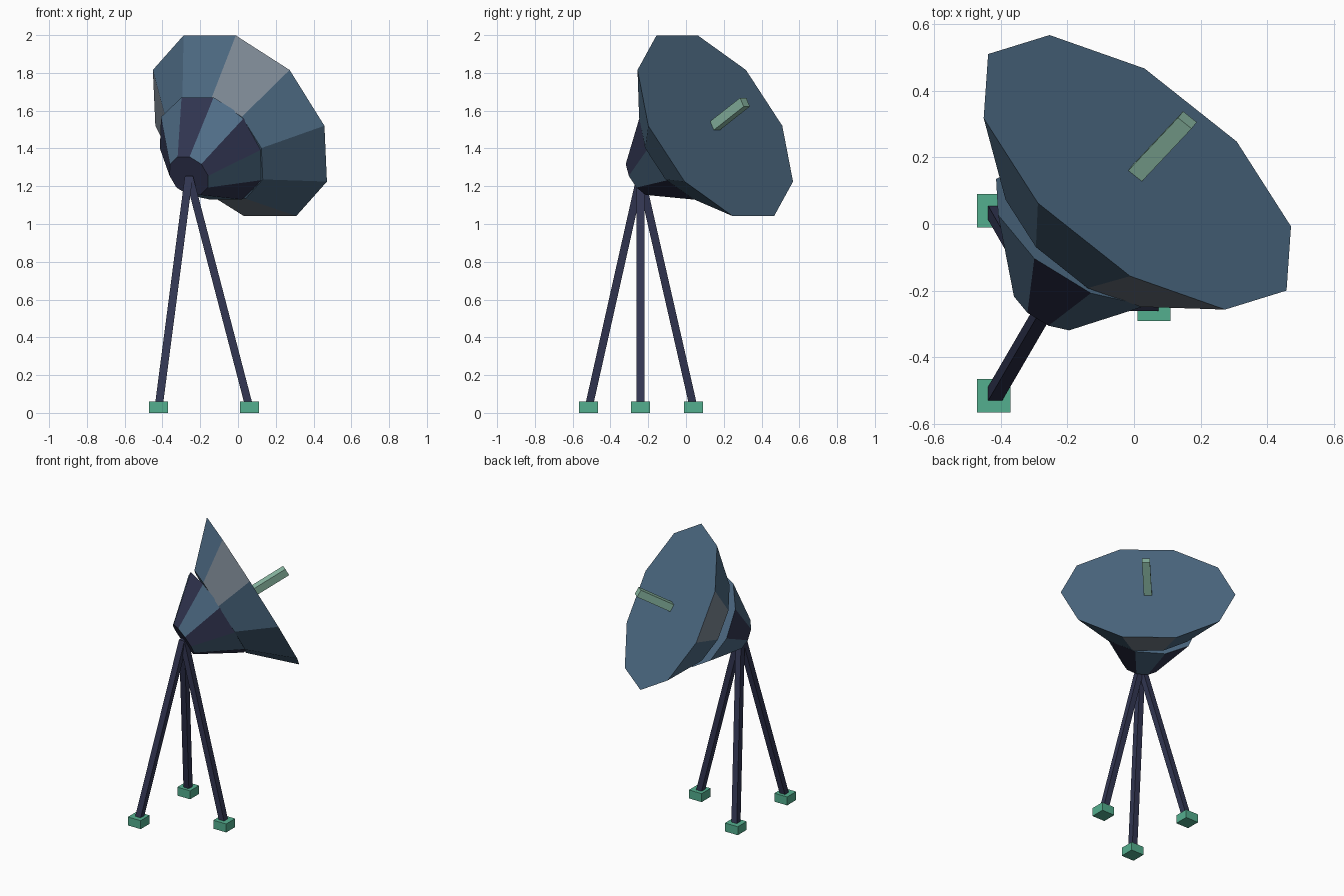
import bpy, bmesh
from math import sin, cos, pi, radians
from mathutils import Vector

if "Cube" in bpy.data.objects:
    bpy.data.objects.remove(bpy.data.objects["Cube"], do_unlink=True)


def material(name, *srgb):
    """Flat material from 0-255 sRGB values."""
    lin = [((c / 255 + 0.055) / 1.055) ** 2.4 for c in srgb]
    mat = bpy.data.materials.new(name)
    mat.use_nodes = True
    mat.diffuse_color = (*lin, 1)
    bsdf = next(n for n in mat.node_tree.nodes if n.type == 'BSDF_PRINCIPLED')
    bsdf.inputs["Base Color"].default_value = (*lin, 1)
    bsdf.inputs["Roughness"].default_value = 0.8
    return mat


BLUE = material("steel blue", 80, 110, 136)
GRAY = material("panel gray", 126, 137, 149)
NAVY = material("dark navy", 50, 54, 82)
GREEN = material("foot green", 84, 175, 143)
PALE = material("pale green", 138, 184, 163)


def frame(azimuth, elevation):
    """Side, up and forward directions of a tilted part."""
    a, e = radians(azimuth), radians(elevation)
    side = Vector((sin(a), -cos(a), 0))
    up = Vector((-sin(e) * cos(a), -sin(e) * sin(a), cos(e)))
    return side, up, side.cross(up) * -1


def ring(center, radius, sides, side, up):
    """Regular polygon with a flat edge at the top."""
    angles = [(i - 0.5) * 2 * pi / sides for i in range(sides)]
    return [Vector(center) + radius * (sin(a) * side + cos(a) * up) for a in angles]


def loft(name, start, end, mats, rule=lambda i: 0, start_mat=0, end_mat=0):
    """Closed prism between two polygons; rule picks the material of side i."""
    bm = bmesh.new()
    a = [bm.verts.new(p) for p in start]
    b = [bm.verts.new(p) for p in end]
    n = len(a)
    bm.faces.new(a).material_index = start_mat
    bm.faces.new(b[::-1]).material_index = end_mat
    for i in range(n):
        j = (i + 1) % n
        bm.faces.new((a[i], b[i], b[j], a[j])).material_index = rule(i)
    bmesh.ops.recalc_face_normals(bm, faces=bm.faces)
    mesh = bpy.data.meshes.new(name)
    bm.to_mesh(mesh)
    bm.free()
    for m in mats:
        mesh.materials.append(m)
    obj = bpy.data.objects.new(name, mesh)
    bpy.context.collection.objects.link(obj)
    return obj


# Dish: ten-sided flat-faced cone with a few gray panels
side, up, _ = frame(51.6, 28.3)
forward = Vector((0.548, 0.691, 0.473))
dish_center = Vector((0.01, 0.155, 1.52))
loft("dish",
     ring(dish_center, 0.571, 10, side, up),
     ring(dish_center - forward * 0.25, 0.32, 10, side, up),
     [BLUE, GRAY], lambda i: int(i in (1, 5, 8)))

# Feed rod rising from the dish face
rod_tip = dish_center + Vector((0.15, 0.157, 0.125))
loft("feed_rod",
     ring(dish_center - forward * 0.02, 0.037, 4, side, up),
     ring(rod_tip, 0.037, 4, side, up), [PALE])

# Hub: smaller cone behind the dish with alternating panels
apex = Vector((-0.26, -0.24, 1.255))
side, up, _ = frame(58.5, 28)
loft("hub",
     ring((-0.139, -0.033, 1.40), 0.322, 10, side, up),
     ring(apex, 0.12, 10, side, up),
     [NAVY, BLUE], lambda i: i % 2, start_mat=1, end_mat=0)

# Tripod legs and feet
X, Y = Vector((1, 0, 0)), Vector((0, 1, 0))
feet = {"back_right": (-0.42, 0.04), "front_right": (-0.42, -0.515), "left": (0.06, -0.24)}
for place, (x, y) in feet.items():
    loft("leg_" + place, ring((x, y, 0.03), 0.03, 4, X, Y), ring(apex, 0.03, 4, X, Y), [NAVY])
    loft("foot_" + place, ring((x, y, 0), 0.071, 4, X, Y), ring((x, y, 0.06), 0.071, 4, X, Y), [GREEN])
